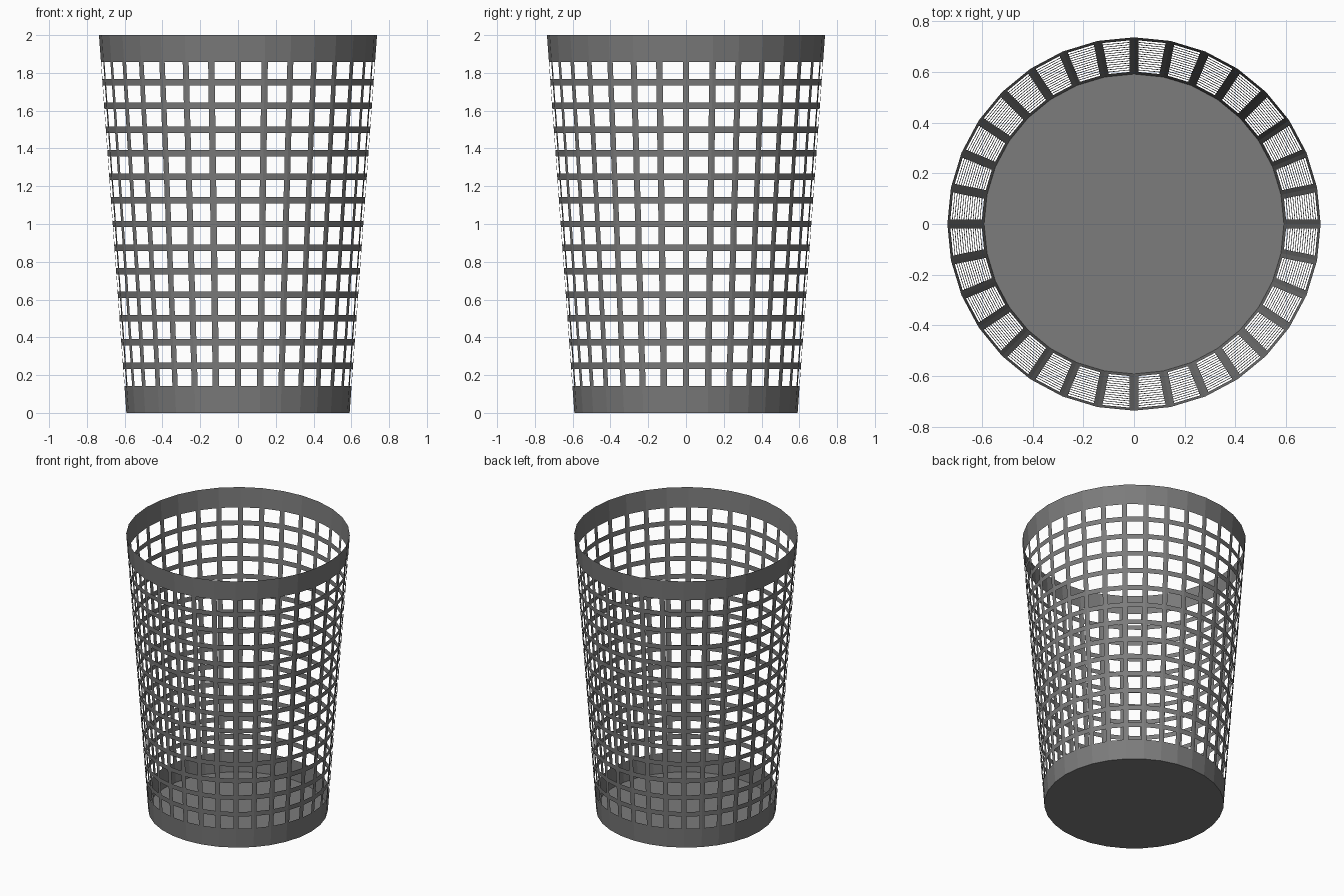
import bpy, bmesh, math

if "Cube" in bpy.data.objects:
    bpy.data.objects.remove(bpy.data.objects["Cube"])

SIDES, ROWS = 32, 16
R_BOTTOM, R_TOP, HEIGHT = 0.591, 0.736, 2.0
BAR = 0.0172  # half width of the lattice bars

grey = bpy.data.materials.new("dark grey")
grey.diffuse_color = (0.2, 0.2, 0.2, 1)
grey.use_nodes = True
grey.node_tree.nodes["Principled BSDF"].inputs["Base Color"].default_value = grey.diffuse_color


def ring(bm, r, z):
    return [bm.verts.new((r * math.cos(math.tau * i / SIDES),
                          r * math.sin(math.tau * i / SIDES), z)) for i in range(SIDES)]


def finish(bm, name):
    mesh = bpy.data.meshes.new(name)
    bm.to_mesh(mesh)
    bm.free()
    mesh.materials.append(grey)
    bpy.context.collection.objects.link(bpy.data.objects.new(name, mesh))


# Tapered lattice wall: inset every cell between the solid bands, then open it
bm = bmesh.new()
rings = [ring(bm, R_BOTTOM + (R_TOP - R_BOTTOM) * k / ROWS, HEIGHT * k / ROWS)
         for k in range(ROWS + 1)]
cells = []
for k in range(ROWS):
    for i in range(SIDES):
        j = (i + 1) % SIDES
        face = bm.faces.new((rings[k][i], rings[k][j], rings[k + 1][j], rings[k + 1][i]))
        if 0 < k < ROWS - 1:
            cells.append(face)
bm.normal_update()
bmesh.ops.inset_individual(bm, faces=cells, thickness=BAR, use_even_offset=True)
bmesh.ops.delete(bm, geom=cells, context='FACES')
finish(bm, "basket_wall")

# Solid floor disc
bm = bmesh.new()
bm.faces.new(list(reversed(ring(bm, R_BOTTOM, 0))))
finish(bm, "basket_floor")
